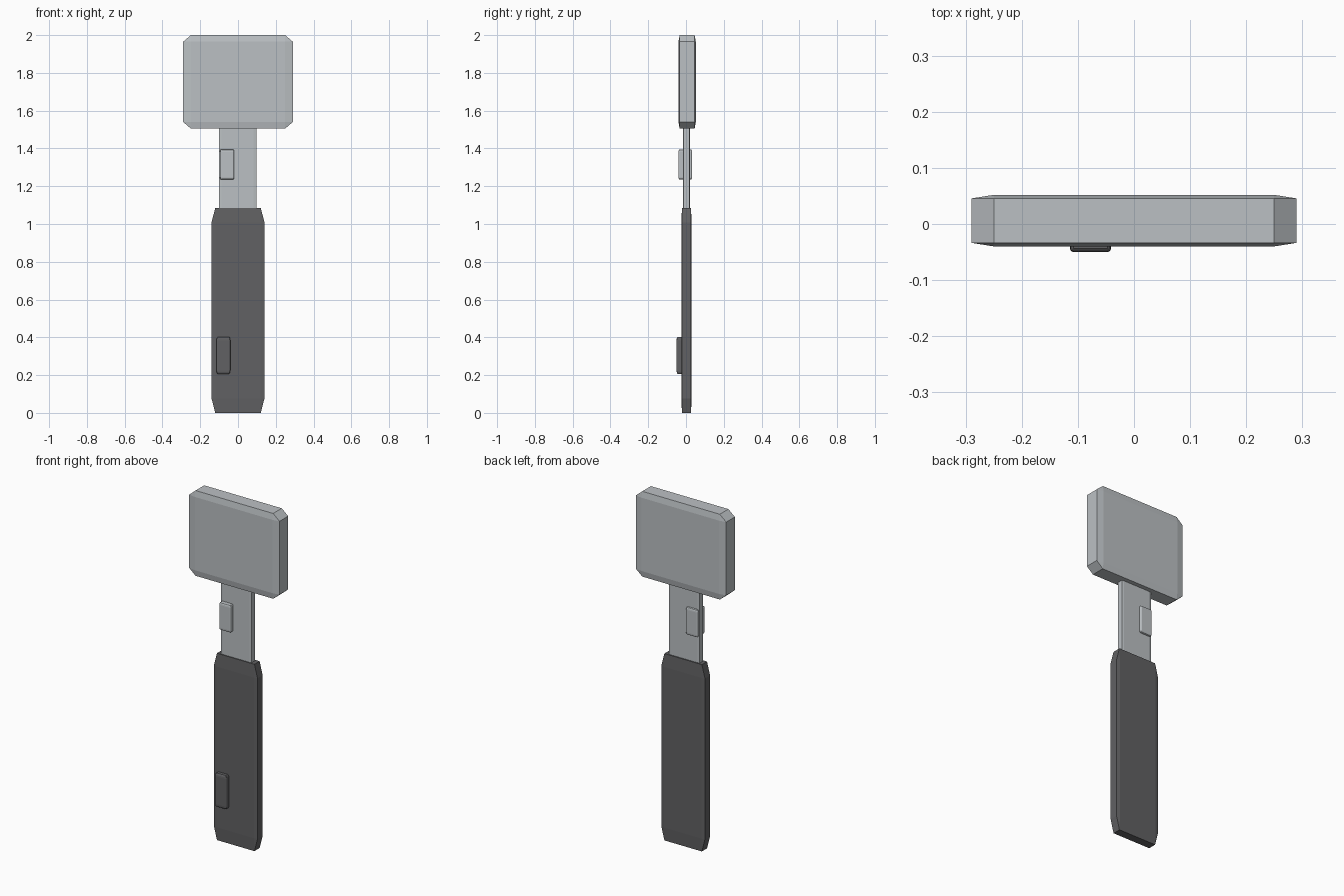
import bpy
import bmesh
from mathutils import Vector

if "Cube" in bpy.data.objects:
    bpy.data.objects.remove(bpy.data.objects["Cube"])


def make_material(name, rgb):
    mat = bpy.data.materials.new(name)
    mat.use_nodes = True
    color = (*rgb, 1.0)
    mat.diffuse_color = color
    mat.node_tree.nodes["Principled BSDF"].inputs["Base Color"].default_value = color
    return mat


def chamfered_block(name, low, high, mat, bevel=0.07, segments=1):
    """Bevel a unit cube, then stretch it so the chamfer follows the proportions."""
    low, high = Vector(low), Vector(high)
    bm = bmesh.new()
    bmesh.ops.create_cube(bm, size=1)
    bmesh.ops.bevel(bm, geom=bm.edges[:], offset=bevel, segments=segments,
                    profile=0.5, affect='EDGES')
    bmesh.ops.scale(bm, vec=high - low, verts=bm.verts)
    mesh = bpy.data.meshes.new(name)
    bm.to_mesh(mesh)
    bm.free()
    mesh.materials.append(mat)
    obj = bpy.data.objects.new(name, mesh)
    obj.location = (low + high) / 2
    bpy.context.collection.objects.link(obj)
    return obj


steel = make_material("light grey metal", (0.50, 0.53, 0.55))
grip = make_material("dark grey grip", (0.12, 0.12, 0.125))

# Main body: grip, flat shaft and broad head
chamfered_block("handle", (-0.14, -0.025, 0), (0.14, 0.03, 1.085), grip)
chamfered_block("shaft", (-0.1, -0.016, 0.9), (0.097, 0.02, 1.6), steel)
chamfered_block("head", (-0.29, -0.04, 1.505), (0.29, 0.052, 2), steel)

# Raised buttons: the upper one passes through the shaft
chamfered_block("upper_button", (-0.095, -0.04, 1.235), (-0.02, 0.032, 1.395), steel, 0.09, 3)
chamfered_block("lower_button", (-0.114, -0.05, 0.207), (-0.041, 0.02, 0.402), grip, 0.09, 3)
